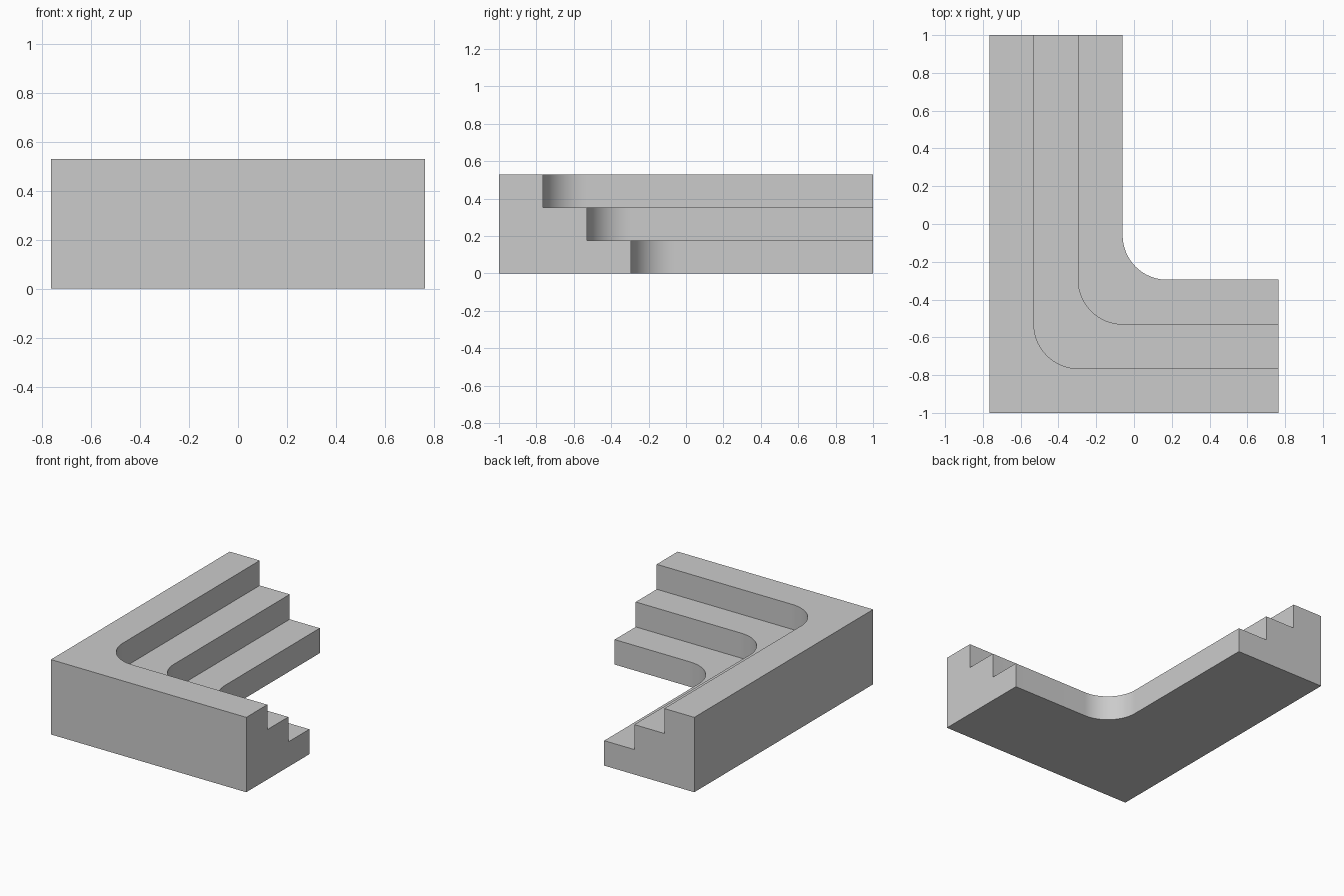
import bpy
import bmesh
from math import cos, sin, pi, radians
from mathutils import Vector

cube = bpy.data.objects.get("Cube")
if cube:
    bpy.data.objects.remove(cube)

HALF_X, HALF_Y, HEIGHT = 0.765, 1.0, 0.53
STEPS = 3
TREAD, RISE = 0.235, HEIGHT / STEPS
ARC_SEGMENTS = 24


def step_edge(i):
    """Plan outline of step edge i; edge 0 is the square outer corner."""
    x, y = -HALF_X + TREAD * i, -HALF_Y + TREAD * i
    if i == 0:
        corner = [(x, y)]
    else:
        corner = []
        for k in range(ARC_SEGMENTS + 1):
            a = pi + pi / 2 * k / ARC_SEGMENTS
            corner.append((x + TREAD + TREAD * cos(a), y + TREAD + TREAD * sin(a)))
    return [(x, HALF_Y)] + corner + [(HALF_X, y)]


bm = bmesh.new()


def row(points, z):
    return [bm.verts.new(Vector((x, y, z))) for x, y in points]


def wall(upper, lower):
    for k in range(len(upper) - 1):
        bm.faces.new((upper[k], upper[k + 1], lower[k + 1], lower[k]))


# Outer walls
outer_base = row(step_edge(0), 0)
outer_top = row(step_edge(0), HEIGHT)
wall(outer_top, outer_base)

# Treads and risers, from the top step down
back = outer_top
starts, ends = [outer_base[0], back[0]], [outer_base[-1], back[-1]]
for i in range(1, STEPS + 1):
    z = HEIGHT - RISE * (i - 1)
    nose = row(step_edge(i), z)
    foot = row(step_edge(i), z - RISE if i < STEPS else 0)
    bm.faces.new(back + nose[::-1])
    wall(nose, foot)
    starts += [nose[0], foot[0]]
    ends += [nose[-1], foot[-1]]
    back = foot

# Stepped end faces and underside
bm.faces.new(starts)
bm.faces.new(ends)
bm.faces.new(outer_base + back[::-1])
bmesh.ops.recalc_face_normals(bm, faces=bm.faces)

mesh = bpy.data.meshes.new("corner_steps")
bm.to_mesh(mesh)
bm.free()
steps = bpy.data.objects.new("corner_steps", mesh)
bpy.context.collection.objects.link(steps)

# Plain grey material
grey = bpy.data.materials.new("light_grey")
grey.use_nodes = True
colour = (0.6, 0.6, 0.6, 1)
grey.diffuse_color = colour
grey.node_tree.nodes["Principled BSDF"].inputs["Base Color"].default_value = colour
mesh.materials.append(grey)

# Smooth curved risers, sharp step edges
bpy.ops.object.select_all(action='DESELECT')
steps.select_set(True)
bpy.context.view_layer.objects.active = steps
bpy.ops.object.shade_smooth_by_angle(angle=radians(30))
